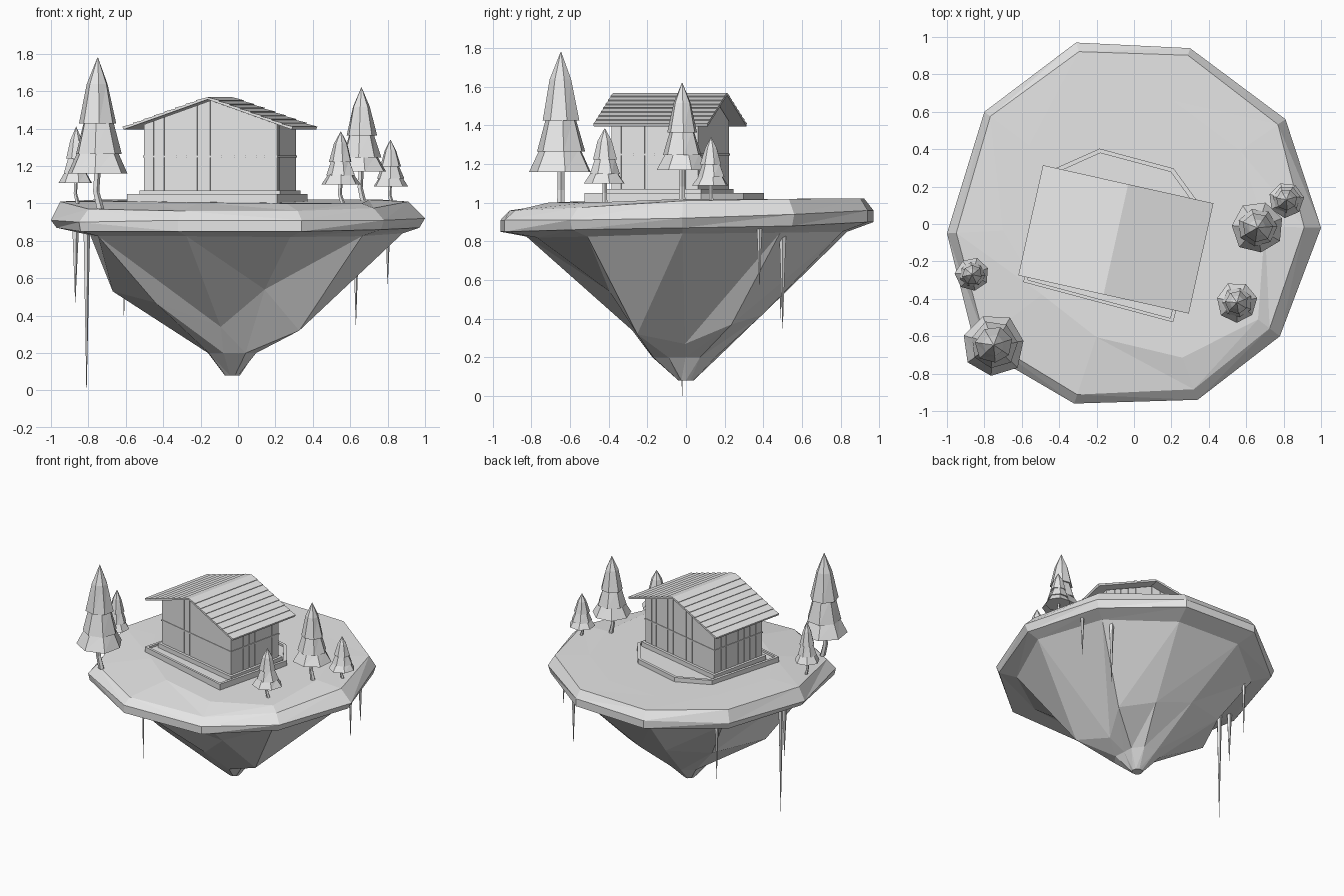
import bpy, bmesh, math, random
from mathutils import Matrix, Vector

random.seed(4)
cube = bpy.data.objects.get("Cube")
if cube:
    bpy.data.objects.remove(cube, do_unlink=True)

# The single colour
grey = bpy.data.materials.new("plain_grey")
grey.use_nodes = True
grey.diffuse_color = (0.8, 0.8, 0.8, 1)
grey.node_tree.nodes["Principled BSDF"].inputs["Base Color"].default_value = (0.8, 0.8, 0.8, 1)


def finish(name, bm, matrix=Matrix()):
    bmesh.ops.transform(bm, matrix=matrix, verts=bm.verts)
    bmesh.ops.recalc_face_normals(bm, faces=bm.faces)
    mesh = bpy.data.meshes.new(name)
    bm.to_mesh(mesh)
    bm.free()
    mesh.materials.append(grey)
    obj = bpy.data.objects.new(name, mesh)
    bpy.context.collection.objects.link(obj)
    return obj


def loft(bm, rings, flipped=()):
    """Skin a stack of equal-length point rings, cap both ends; flipped columns swap diagonals."""
    loops = [[bm.verts.new(p) for p in ring] for ring in rings]
    n = len(loops[0])
    for low, high in zip(loops, loops[1:]):
        for i in range(n):
            j = (i + 1) % n
            if i in flipped:
                bm.faces.new((low[i], low[j], high[i]))
                bm.faces.new((low[j], high[j], high[i]))
            else:
                bm.faces.new((low[i], low[j], high[j]))
                bm.faces.new((low[i], high[j], high[i]))
    bm.faces.new(loops[0])
    bm.faces.new(loops[-1])


def prism(bm, points, direction):
    """Extrude a flat outline along a direction."""
    first = [bm.verts.new(p) for p in points]
    last = [bm.verts.new(Vector(p) + Vector(direction)) for p in points]
    bm.faces.new(first)
    bm.faces.new(last)
    for i in range(len(first)):
        j = (i + 1) % len(first)
        bm.faces.new((first[i], first[j], last[j], last[i]))


def box(bm, x0, x1, y0, y1, z0, z1):
    prism(bm, [(x0, y0, z0), (x1, y0, z0), (x1, y1, z0), (x0, y1, z0)], (0, 0, z1 - z0))


# Floating island: grass slab edge, then faceted rock narrowing to a blunt tip
outline = [(1, -.02), (.81, .56), (.3, .94), (-.31, .97), (-.8, .6),
           (-1, -.05), (-.85, -.65), (-.32, -.96), (.34, -.94), (.78, -.6)]


def ring(scales, heights, shift=0):
    n = len(outline)
    scales = scales if isinstance(scales, list) else [scales] * n
    heights = heights if isinstance(heights, list) else [heights] * n
    return [(x * s + shift, y * s, z) for (x, y), s, z in zip(outline, scales, heights)]


bm = bmesh.new()
loft(bm, [
    ring(.04, .08, -.03),
    ring([.11, .13, .16, .17, .17, .14, .16, .18, .18, .15], .2, -.02),
    ring([.22, .42, .42, .48, .6, .67, .52, .29, .42, .42],
         [.27, .37, .42, .49, .52, .53, .47, .34, .54, .32]),
    ring([.88, .87, .86, .86, .84, .79, .88, .86, .82, .85],
         [.84, .845, .85, .85, .84, .83, .825, .825, .82, .825]),
    ring([.97, .98, 1, 1, .98, .97, .99, 1, 1, .98],
         [.87, .88, .9, .9, .88, .87, .85, .85, .85, .86]),
    ring(1, [.92, .94, .96, .96, .93, .91, .9, .91, .91, .91]),
    ring([.91, .95, .96, .95, .96, .95, .94, .95, .94, .93],
         [1.01, 1.02, 1.022, 1.022, 1.02, 1.01, .97, .96, .96, .975]),
    ring([.7, .7, .7, .7, .7, .7, .58, .63, .76, .85],
         [1.02, 1.02, 1.02, 1.02, 1.02, 1.015, 1.01, 1.005, 1, 1]),
], flipped=(6, 7))
finish("island", bm)

# Deck: clipped back corners with a raised border
deck = [(-.415, -.355), (.415, -.355), (.415, .27), (.205, .44), (-.205, .44), (-.415, .27)]
bm = bmesh.new()
loft(bm, [[(x * s, y * s, z) for x, y in deck]
          for s, z in ((1, 1.0), (1, 1.05), (.95, 1.05), (.95, 1.035))])
finish("deck", bm, Matrix.Translation((-.1, -.075, 0)) @ Matrix.Rotation(math.radians(-15), 4, "Z"))

# House, in its own turned frame: ridge runs along local y
house = Matrix.Translation((-.097, -.082, 0)) @ Matrix.Rotation(math.radians(-12.6), 4, "Z")
HALF_W, HALF_D, FLOOR, SLOPE = .365, .23, 1.07, .35


def wall_top(x):
    return 1.55 - SLOPE * abs(x)


bm = bmesh.new()
box(bm, -.385, .385, -.25, .25, 1.03, FLOOR)
finish("plinth", bm, house)

BOARD = .006
bm = bmesh.new()
w, d = HALF_W - BOARD, HALF_D - BOARD
prism(bm, [(-w, -d, FLOOR), (w, -d, FLOOR), (w, -d, wall_top(w)), (0, -d, wall_top(0)),
           (-w, -d, wall_top(w))], (0, 2 * d, 0))
finish("wall_core", bm, house)


def cuts(half, count):
    """Board joints with slightly uneven widths, keeping the middle joint centred."""
    step = 2 * half / count
    inner = [-half + step * i + (random.uniform(-.2, .2) * step if i != count // 2 else 0)
             for i in range(1, count)]
    return [-half] + inner + [half]


GAP = .0015
for name, side in (("front_boards", -1), ("back_boards", 1)):
    bm = bmesh.new()
    joints = cuts(HALF_W, 12)
    for a, b in zip(joints, joints[1:]):
        a, b = a + GAP, b - GAP
        y = side * HALF_D
        prism(bm, [(a, y, FLOOR), (b, y, FLOOR), (b, y, wall_top(b)), (a, y, wall_top(a))],
              (0, -side * BOARD, 0))
    finish(name, bm, house)

for name, side in (("left_boards", 1), ("right_boards", -1)):
    bm = bmesh.new()
    joints = cuts(HALF_D, 8)
    for a, b in zip(joints, joints[1:]):
        x0, x1 = sorted((side * HALF_W, side * (HALF_W - BOARD)))
        box(bm, x0, x1, a + GAP, b - GAP, FLOOR, wall_top(HALF_W))
    finish(name, bm, house)

# Thin rail round the walls
bm = bmesh.new()
box(bm, -HALF_W - .004, HALF_W + .004, -HALF_D - .004, HALF_D + .004, 1.245, 1.255)
finish("wall_rail", bm, house)

# Roof: overlapping planks on both slopes, with undercut lower edges
ROWS, EAVE, ROOF_D, THICK, LAP = 8, .46, .302, .012, .008
for name, side in (("left_roof", 1), ("right_roof", -1)):
    bm = bmesh.new()
    for i in range(ROWS):
        a, b = EAVE * i / ROWS, EAVE * (i + 1) / ROWS
        za, zb = 1.556 - SLOPE * a, 1.556 - SLOPE * b
        lip = b + SLOPE * (THICK + LAP)
        prism(bm, [(side * a, -ROOF_D, za), (side * b, -ROOF_D, zb),
                   (side * lip, -ROOF_D, zb + THICK + LAP / 2), (side * a, -ROOF_D, za + THICK)],
              (0, 2 * ROOF_D, 0))
    finish(name, bm, house)


def circle(x, y, z, radius, sides, turn=0.0, wobble=0.0):
    return [(x + r * math.cos(t), y + r * math.sin(t), z)
            for t, r in ((turn + math.tau * i / sides, radius * (1 + random.uniform(-wobble, wobble)))
                         for i in range(sides))]


# Fir trees: bent trunk and three skirts, sized as x, y, ground, skirt bottom, top, radius
trees = [("tall_fir", -.75, -.647, .97, 1.16, 1.78, .168),
         ("side_fir", -.865, -.27, 1.0, 1.11, 1.41, .09),
         ("large_fir", .66, -.02, 1.0, 1.17, 1.62, .137),
         ("front_fir", .55, -.42, 1.0, 1.10, 1.385, .107),
         ("edge_fir", .815, .13, 1.0, 1.09, 1.34, .096)]
for name, x, y, ground, skirt, top, r in trees:
    height = top - skirt
    bm = bmesh.new()
    loft(bm, [circle(x + dx * r, y, z, r * k, 5) for dx, z, k in
              ((.08, ground, .13), (-.06, (ground + skirt) / 2, .11), (0, skirt + .05, .11))])
    finish(name + "_trunk", bm)
    bm = bmesh.new()
    tiers = [((0, 1), (.19, .66)), ((.17, .76), (.46, .47)), ((.43, .59), (.77, .34), (1, .01))]
    for tier in tiers:
        turn = random.uniform(0, math.pi)
        loft(bm, [circle(x, y, skirt + h * height, r * k, 7, turn, .05) for h, k in tier])
    finish(name + "_needles", bm)

# Hanging spikes under the rim: x, y, top, bottom, radius
spikes = [(-.81, -.02, .88, 0, .02), (-.87, .02, .88, .47, .02), (-.61, .49, .87, .4, .016),
          (.63, .5, .88, .35, .02), (.8, .38, .88, .57, .015)]
for i, (x, y, top, bottom, r) in enumerate(spikes):
    bm = bmesh.new()
    loft(bm, [circle(x, y, bottom, .001, 5), circle(x, y, top, r, 5)])
    finish("hanging_spike_%d" % (i + 1), bm)
